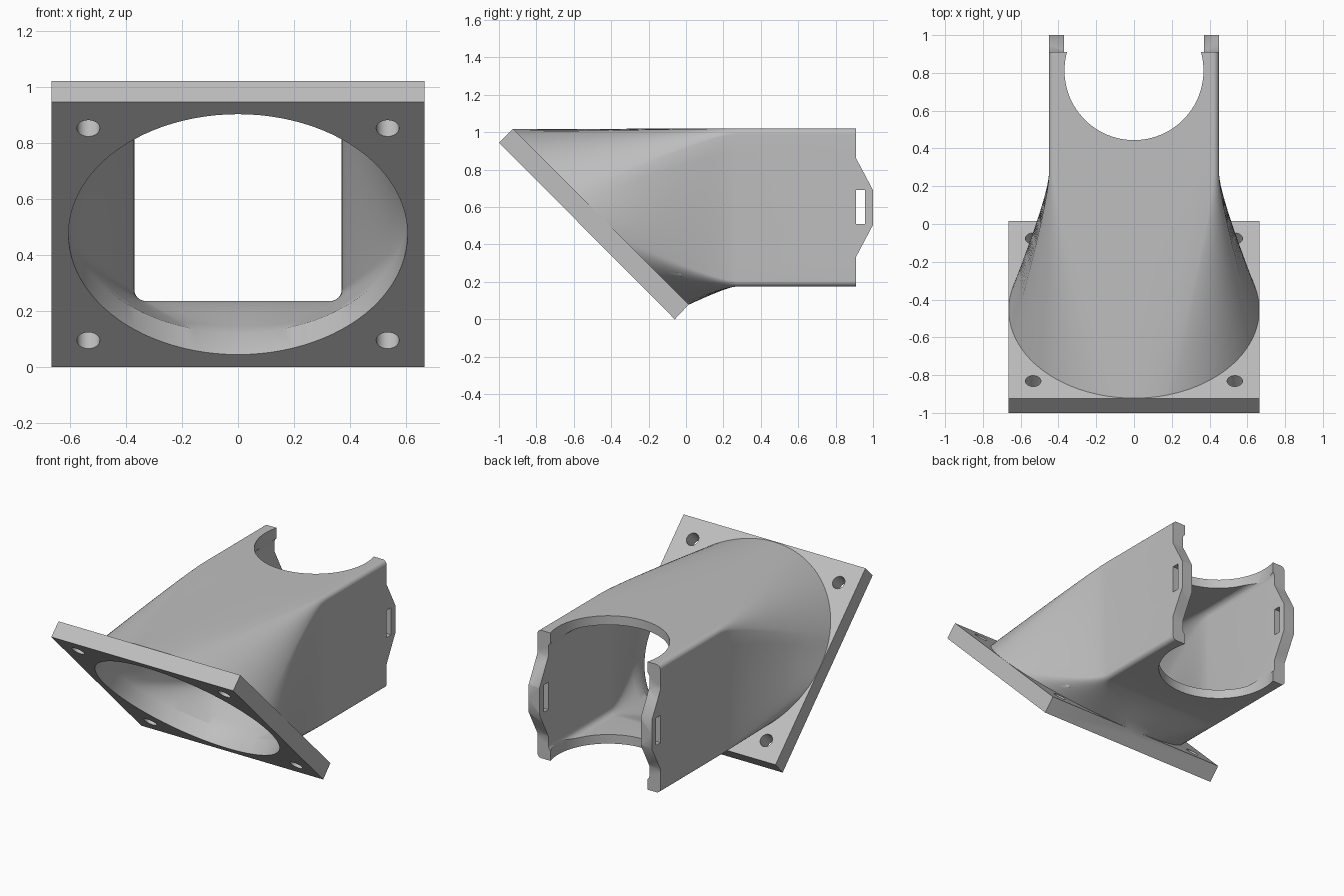
import bpy, bmesh, math
from mathutils import Vector, Matrix

if "Cube" in bpy.data.objects:
    bpy.data.objects.remove(bpy.data.objects["Cube"])

grey = bpy.data.materials.new("plain grey")
grey.use_nodes = True
grey.diffuse_color = (0.52, 0.52, 0.52, 1)
grey.node_tree.nodes["Principled BSDF"].inputs["Base Color"].default_value = (0.52, 0.52, 0.52, 1)

# Frame of the tilted plate: centre of its front face, normal, and up along it
CENTRE = Vector((0, -0.53, 0.4725))
NORMAL = Vector((0, 1, 1)).normalized()
UP = Vector((0, -1, 1)).normalized()
THICK = 0.106
MID_Z = 0.5975


def finish(bm, name):
    bmesh.ops.recalc_face_normals(bm, faces=bm.faces)
    mesh = bpy.data.meshes.new(name)
    bm.to_mesh(mesh)
    bm.free()
    mesh.materials.append(grey)
    ob = bpy.data.objects.new(name, mesh)
    bpy.context.collection.objects.link(ob)
    return ob


def extrude_profile(name, points, half_width):
    """Side profile of (y, z) points, extruded across x."""
    bm = bmesh.new()
    face = bm.faces.new([bm.verts.new((-half_width, y, z)) for y, z in points])
    side = bmesh.ops.extrude_face_region(bm, geom=[face])["geom"]
    verts = [v for v in side if isinstance(v, bmesh.types.BMVert)]
    bmesh.ops.translate(bm, verts=verts, vec=(2 * half_width, 0, 0))
    return finish(bm, name)


def cylinder(name, centre, axis, radius, depth, sides):
    bm = bmesh.new()
    turn = axis.to_track_quat('Z', 'Y').to_matrix().to_4x4()
    bmesh.ops.create_cone(bm, cap_ends=True, segments=sides, radius1=radius, radius2=radius,
                          depth=depth, matrix=Matrix.Translation(centre) @ turn)
    return finish(bm, name)


ARC, EDGE = 16, 8      # steps along each corner and each straight side


def circle_ring(radius, offset):
    total = 4 * (ARC + EDGE)
    ring = []
    for i in range(total):
        a = math.radians(15) + math.tau * i / total
        ring.append(CENTRE + NORMAL * offset + radius * (Vector((math.cos(a), 0, 0)) + UP * math.sin(a)))
    return ring


def rect_ring(half_w, low, high, corner, y):
    mid, half_h = (low + high) / 2, (high - low) / 2

    def corner_point(q, t):
        a = math.pi / 2 * (q + t)
        sx = 1 if q % 4 in (0, 3) else -1
        sz = 1 if q % 4 in (0, 1) else -1
        return Vector((sx * (half_w - corner) + corner * math.cos(a), y,
                       mid + sz * (half_h - corner) + corner * math.sin(a)))

    ring = []
    for q in range(4):
        ring += [corner_point(q, i / ARC) for i in range(ARC)]
        start, end = corner_point(q, 1), corner_point(q + 1, 0)
        ring += [start.lerp(end, i / EDGE) for i in range(EDGE)]
    return ring


def duct(name, radius, offset, rect, corner, y_end):
    """Round collar blending into a straight rectangular channel."""
    circle = circle_ring(radius, THICK)
    square = rect_ring(*rect, corner, 0.27)
    rings = [circle_ring(radius, offset), circle]
    steps = 8
    for s in range(1, steps):
        t = 1 - s / steps
        ring = []
        for c, r in zip(circle, square):
            bend = r + Vector((0, -0.18 * (r.y - c.y), 0))
            ring.append((1 - t) ** 2 * r + 2 * t * (1 - t) * bend + t * t * c)
        rings.append(ring)
    rings += [square, rect_ring(*rect, corner, y_end)]
    bm = bmesh.new()
    loops = [[bm.verts.new(p) for p in ring] for ring in rings]
    n = len(circle)
    for a, b in zip(loops, loops[1:]):
        for i in range(n):
            j = (i + 1) % n
            bm.faces.new((a[i], a[j], b[j], b[i]))
    bm.faces.new(loops[0])
    bm.faces.new(loops[-1])
    return finish(bm, name)


def boolean(target, tool, operation):
    tool.hide_render = True
    mod = target.modifiers.new(operation.lower(), 'BOOLEAN')
    mod.object, mod.operation, mod.solver = tool, operation, 'EXACT'
    bpy.context.view_layer.objects.active = target
    bpy.ops.object.modifier_apply(modifier=mod.name)
    bpy.data.objects.remove(tool)


# Tilted square mounting plate
body = extrude_profile("fan_duct", [(-1, 0.945), (-0.925, 1.02), (0.015, 0.08), (-0.06, 0)], 0.665)

# Outer shell, then the hollow through it
boolean(body, duct("outer_shell", 0.664, 0.05, (0.45, 0.175, 1.02), 0.03, 1.0), 'UNION')
boolean(body, duct("hollow", 0.605, -0.05, (0.37, 0.235, 0.96), 0.04, 1.1), 'DIFFERENCE')

# Trim the rear end above and below the side tabs
for s in (1, -1):
    outline = [(0.91, 0.6), (0.91, 0.2625), (1.0, 0.0925), (1.1, 0.0925), (1.1, 0.6)]
    boolean(body, extrude_profile("end_trim", [(y, MID_Z + s * z) for y, z in outline], 0.8), 'DIFFERENCE')

# Slots through the tabs
slot = [(0.91, 0.51), (0.957, 0.51), (0.957, 0.69), (0.91, 0.69)]
boolean(body, extrude_profile("tab_slot", slot, 0.8), 'DIFFERENCE')

# Round notch in the top and bottom walls
boolean(body, cylinder("round_notch", Vector((0, 0.812, MID_Z)), Vector((0, 0, 1)), 0.368, 1.4, 96), 'DIFFERENCE')

# Screw holes in the plate corners
for sx in (1, -1):
    for sv in (1, -1):
        spot = CENTRE + Vector((sx * 0.534, 0, 0)) + UP * sv * 0.534 + NORMAL * 0.07
        boolean(body, cylinder("screw_hole", spot, NORMAL, 0.041, 0.24, 32), 'DIFFERENCE')

bpy.ops.object.select_all(action='DESELECT')
body.select_set(True)
bpy.context.view_layer.objects.active = body
bpy.ops.object.shade_smooth_by_angle(angle=math.radians(30))
